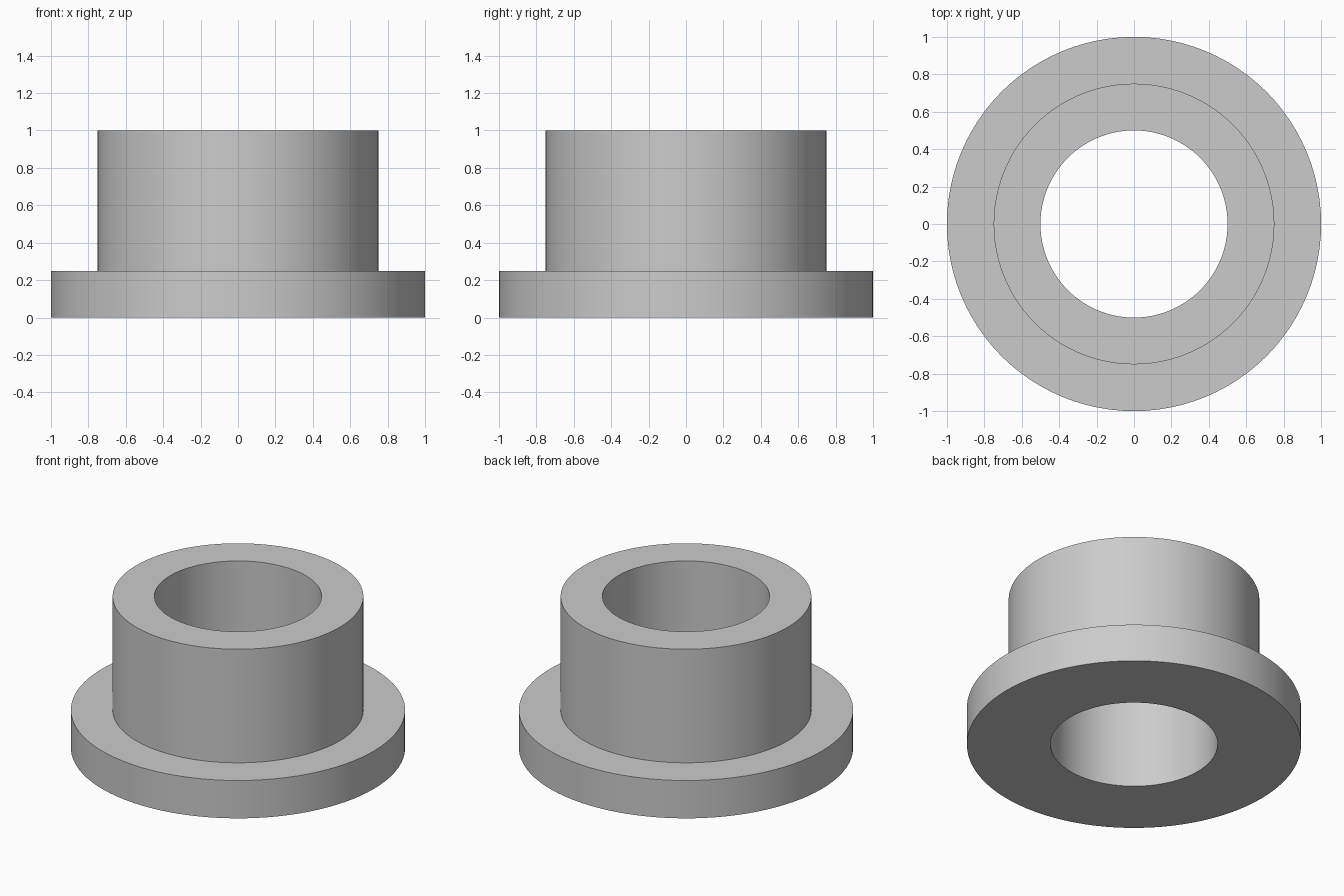
import bpy
import bmesh
from math import radians, tau
from mathutils import Vector

SEGMENTS = 96

cube = bpy.data.objects.get("Cube")
if cube:
    bpy.data.objects.remove(cube, do_unlink=True)

# Plain grey material
grey = bpy.data.materials.new("plain_grey")
grey.use_nodes = True
colour = (0.6, 0.6, 0.6, 1)
grey.diffuse_color = colour
grey.node_tree.nodes["Principled BSDF"].inputs["Base Color"].default_value = colour

# Closed cross-section (radius, height): bore, sleeve and flange
profile = [(0.5, 0), (1, 0), (1, 0.25), (0.75, 0.25), (0.75, 1), (0.5, 1)]

# Revolve the section around the z axis
bm = bmesh.new()
verts = [bm.verts.new((r, 0, z)) for r, z in profile]
edges = [bm.edges.new((a, b)) for a, b in zip(verts, verts[1:] + verts[:1])]
bmesh.ops.spin(bm, geom=verts + edges, cent=Vector(), axis=Vector((0, 0, 1)),
               angle=tau, steps=SEGMENTS, use_merge=True)
bmesh.ops.remove_doubles(bm, verts=bm.verts, dist=0.0001)
bmesh.ops.recalc_face_normals(bm, faces=bm.faces)

mesh = bpy.data.meshes.new("flanged_bushing")
bm.to_mesh(mesh)
bm.free()
mesh.materials.append(grey)
bushing = bpy.data.objects.new("flanged_bushing", mesh)
bpy.context.collection.objects.link(bushing)

# Smooth round walls with crisp rims
bpy.ops.object.select_all(action='DESELECT')
bushing.select_set(True)
bpy.context.view_layer.objects.active = bushing
bpy.ops.object.shade_smooth_by_angle(angle=radians(30))
